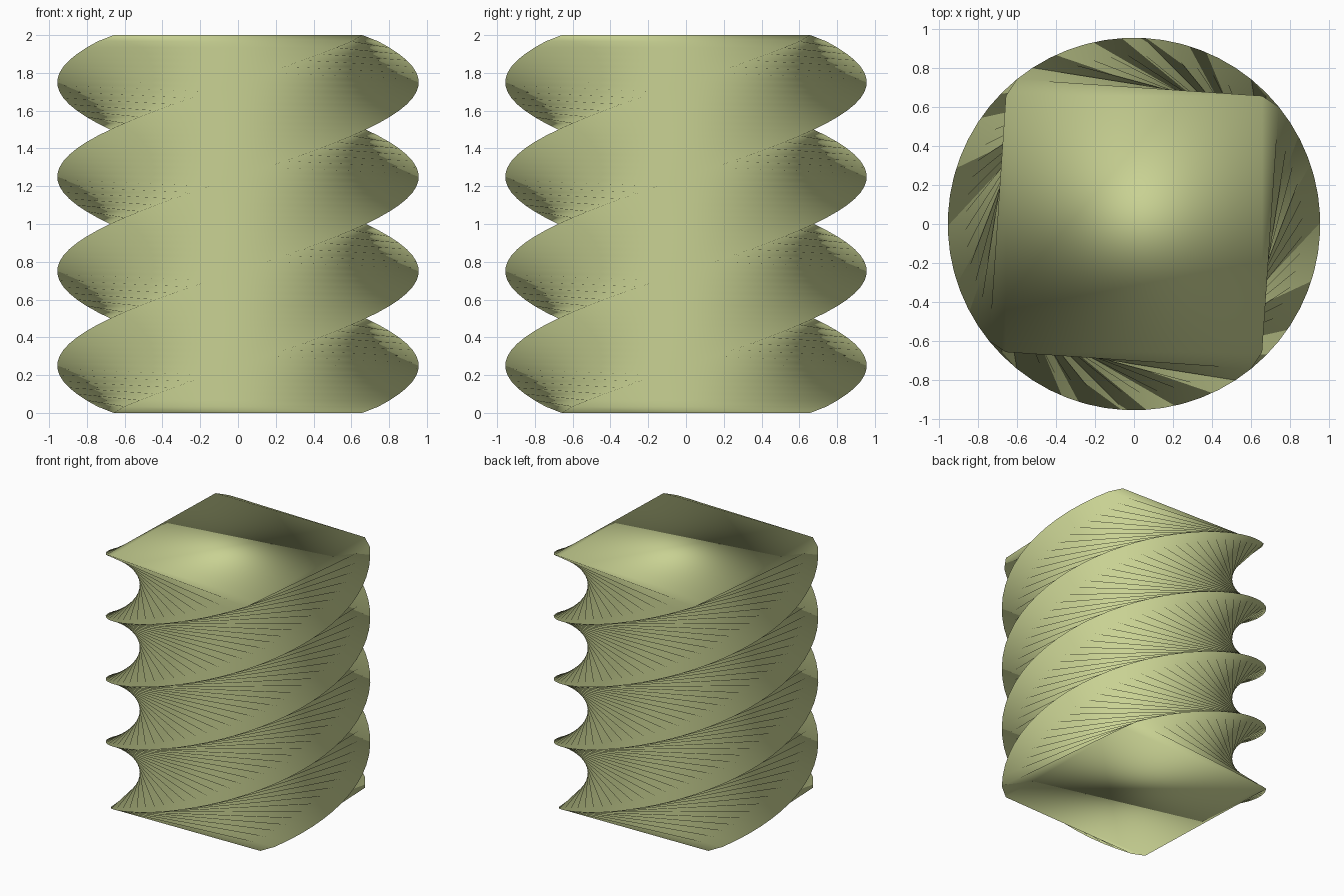
import bpy, bmesh
from math import radians, cos, sin

if "Cube" in bpy.data.objects:
    bpy.data.objects.remove(bpy.data.objects["Cube"])

LAYERS = 60          # one full turn over the height
HEIGHT = 2.0
R, R_END = 0.957, 0.931   # corner radius; slightly eased end rings

bm = bmesh.new()

# stack of square rings, each turned a little further
rings = []
for i in range(LAYERS + 1):
    r = R_END if i in (0, LAYERS) else R
    turn = radians(45 + 360 * i / LAYERS)
    rings.append([bm.verts.new((r * cos(turn + radians(90 * k)),
                                r * sin(turn + radians(90 * k)),
                                HEIGHT * i / LAYERS)) for k in range(4)])

# sides, split along the shorter diagonal
for low, high in zip(rings, rings[1:]):
    for k in range(4):
        n = (k + 1) % 4
        bm.faces.new((low[k], low[n], high[k]))
        bm.faces.new((low[n], high[n], high[k]))

# end caps
bm.faces.new(rings[-1])
bm.faces.new(rings[0][::-1])
for f in bm.faces:
    f.smooth = True

mesh = bpy.data.meshes.new("twisted_column")
bm.to_mesh(mesh)
bm.free()
column = bpy.data.objects.new("twisted_column", mesh)
bpy.context.collection.objects.link(column)

# pale olive colour
mat = bpy.data.materials.new("pale_olive")
mat.diffuse_color = (0.58, 0.64, 0.29, 1)
mat.use_nodes = True
mat.node_tree.nodes["Principled BSDF"].inputs["Base Color"].default_value = mat.diffuse_color
mesh.materials.append(mat)
